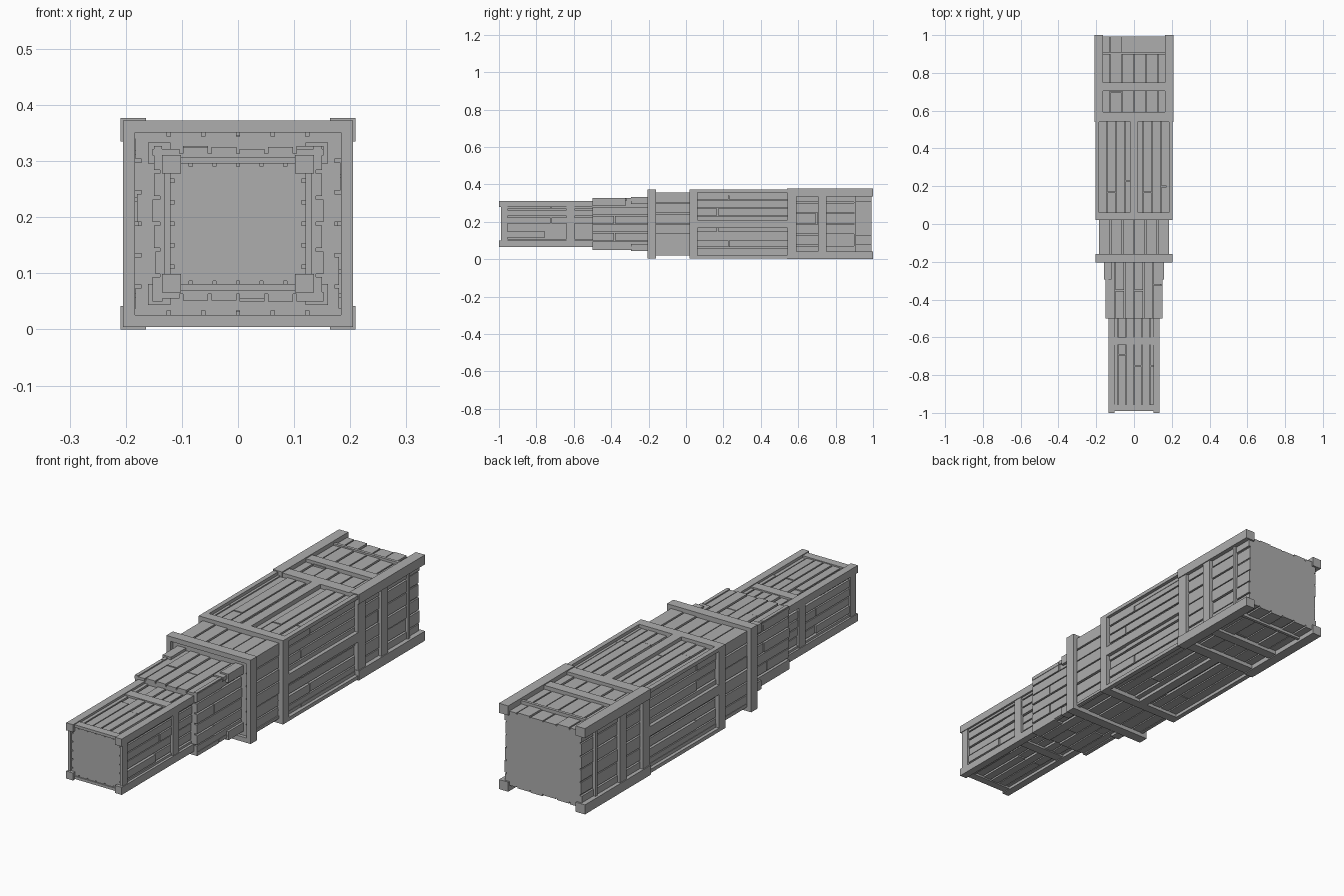
import bpy, bmesh, random
from mathutils import Vector

random.seed(4)
old = bpy.data.objects.get("Cube")
if old:
    bpy.data.objects.remove(old, do_unlink=True)

mat = bpy.data.materials.new("plain_grey")
mat.use_nodes = True
GREY = (0.42, 0.42, 0.42, 1)
mat.diffuse_color = GREY
mat.node_tree.nodes["Principled BSDF"].inputs["Base Color"].default_value = GREY

CZ = 0.1885  # height of the long axis


def make(name, boxes):
    """One object from boxes (x0, x1, y0, y1, z0, z1), z measured from the axis."""
    bm = bmesh.new()
    for x0, x1, y0, y1, z0, z1 in boxes:
        lo, hi = Vector((x0, y0, z0 + CZ)), Vector((x1, y1, z1 + CZ))
        cube = bmesh.ops.create_cube(bm, size=1)["verts"]
        for v in cube:
            v.co = (lo + hi) / 2 + v.co * (hi - lo)
    bmesh.ops.recalc_face_normals(bm, faces=bm.faces)
    mesh = bpy.data.meshes.new(name)
    bm.to_mesh(mesh)
    bm.free()
    mesh.materials.append(mat)
    obj = bpy.data.objects.new(name, mesh)
    bpy.context.collection.objects.link(obj)


def slab(axis, side, a0, a1, y0, y1, d0, d1):
    """Box on one wall: a runs across the wall, d is distance from the axis."""
    d = (d0, d1) if side > 0 else (-d1, -d0)
    return (*d, y0, y1, a0, a1) if axis == "x" else (a0, a1, y0, y1, *d)


def planks(name, hx, hz, y0, y1, count, joint=None, inset=0.0):
    """Four walls of lengthwise planks with grooves, on a solid core."""
    t = 0.013
    core = [(t - hx, hx - t, y0, y1, t - hz, hz - t)]
    boxes = []
    for axis, reach, width in (("x", hx, hz), ("z", hz, hx)):
        for side in (-1, 1):
            pitch = 2 * width / count
            for i in range(count):
                a = -width + i * pitch
                g0 = 0 if i == 0 else 0.003
                g1 = 0 if i == count - 1 else 0.003
                cuts = [y0, y1]
                if joint and i % 2:
                    cuts.insert(1, joint + random.choice((-1, 0, 1)) * 0.03)
                for s, e in zip(cuts, cuts[1:]):
                    top = reach - inset - random.choice((0, 0.002, 0.005))
                    boxes.append(slab(axis, side, a + g0, a + pitch - g1,
                                      s, e - (0.004 if e < y1 else 0), reach - t - 0.004, top))
    make(name + "_core", core)
    make(name + "_planks", boxes)


def corners(name, hx, hz, wx, wz, y0, y1):
    """Four lengthwise corner rails."""
    make(name, [(min(sx * hx, sx * (hx - wx)), max(sx * hx, sx * (hx - wx)), y0, y1,
                 min(sz * hz, sz * (hz - wz)), max(sz * hz, sz * (hz - wz)))
                for sx in (-1, 1) for sz in (-1, 1)])


def ring(name, hx, hz, depth, y0, y1):
    """Rectangular band around the body."""
    make(name, [slab("x", s, -hz, hz, y0, y1, hx - depth, hx) for s in (-1, 1)]
         + [slab("z", s, depth - hx, hx - depth, y0, y1, hz - depth, hz) for s in (-1, 1)])


# Front section
planks("front_section", 0.126, 0.115, -0.985, -0.49, 6, -0.72)
corners("front_corner_rails", 0.135, 0.1225, 0.033, 0.033, -1, -0.5)
ring("front_end_band", 0.132, 0.119, 0.012, -0.99, -0.955)
ring("front_middle_band", 0.132, 0.119, 0.012, -0.64, -0.597)

# Second section with corner brackets
planks("neck_section", 0.152, 0.1385, -0.5, -0.18, 6, -0.35)
corners("neck_corner_brackets", 0.16, 0.145, 0.04, 0.038, -0.295, -0.18)

# Collar section
planks("collar_section", 0.185, 0.168, -0.19, 0.03, 6)
ring("collar_band", 0.205, 0.184, 0.021, -0.205, -0.16)

# Main section: band, thin edge rails and a centre rail on every wall
planks("main_section", 0.19, 0.17, 0.02, 0.56, 8, 0.2)
ring("main_band", 0.205, 0.184, 0.021, 0.02, 0.062)
corners("main_edge_rails", 0.205, 0.184, 0.021, 0.016, 0.062, 0.545)
make("main_centre_rails",
     [slab(axis, side, -0.021, 0.021, 0.062, 0.545, reach - 0.03, reach)
      for axis, reach in (("x", 0.205), ("z", 0.184)) for side in (-1, 1)])

# Rear section
planks("rear_section", 0.192, 0.172, 0.55, 0.9, 6, 0.73)
planks("rear_end", 0.192, 0.172, 0.9, 0.992, 6, None, 0.004)
corners("rear_corner_rails", 0.209, 0.1885, 0.045, 0.042, 0.54, 1)
ring("rear_front_band", 0.205, 0.184, 0.021, 0.542, 0.592)
ring("rear_middle_band", 0.205, 0.184, 0.021, 0.705, 0.75)
ring("rear_thin_band", 0.198, 0.178, 0.015, 0.897, 0.91)
